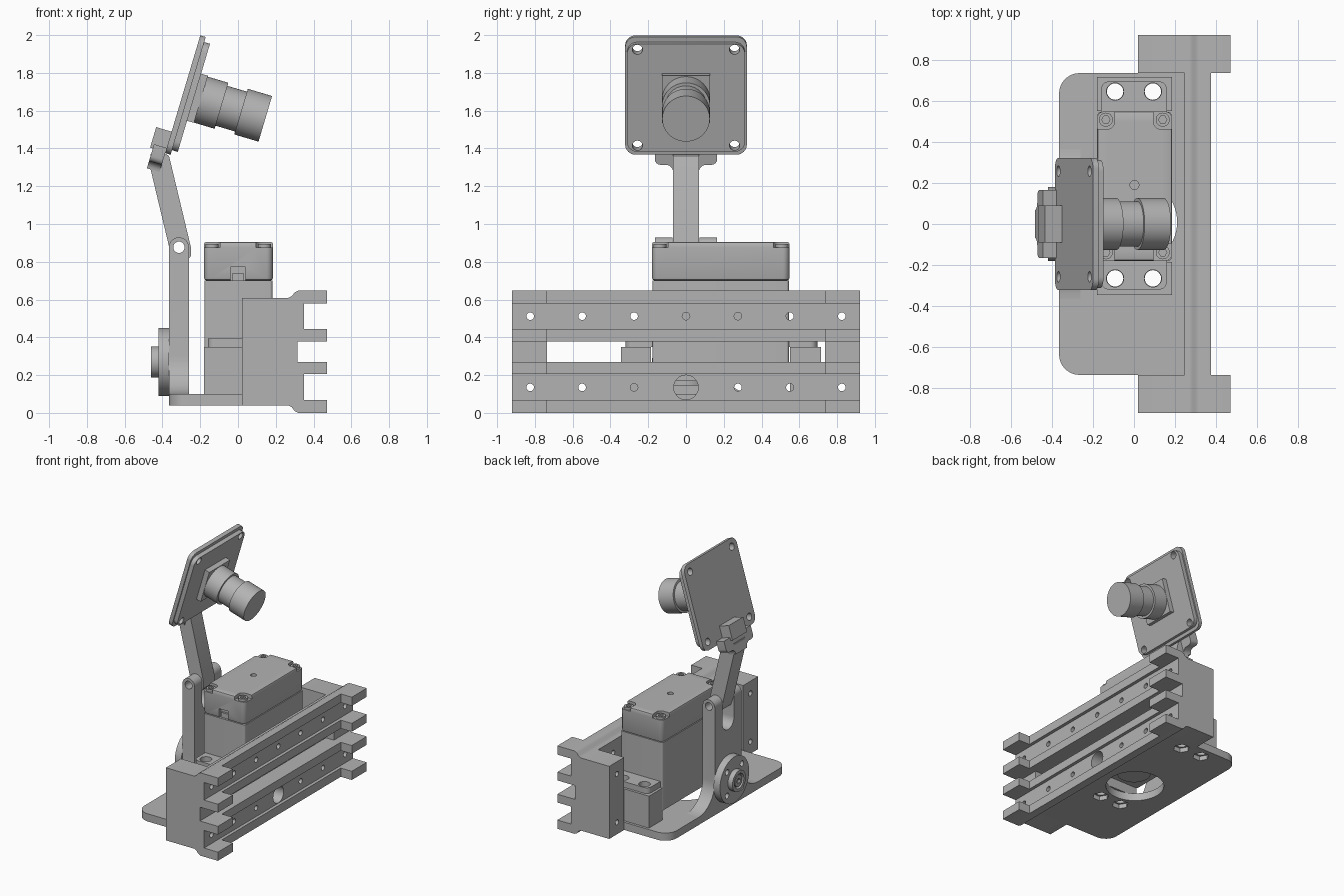
import bpy, bmesh
from math import pi, cos, sin, radians
from mathutils import Vector

if "Cube" in bpy.data.objects:
    bpy.data.objects.remove(bpy.data.objects["Cube"])

grey = bpy.data.materials.new("light_grey")
grey.use_nodes = True
grey.diffuse_color = (0.45, 0.45, 0.45, 1)
grey.node_tree.nodes["Principled BSDF"].inputs["Base Color"].default_value = (0.45, 0.45, 0.45, 1)


def prism(name, pts, axis, lo, hi):
    """Extrude a 2D outline along an axis (remaining axes in x, y, z order)."""
    bm = bmesh.new()
    i = "xyz".index(axis)

    def place(p, h):
        v = list(p)
        v.insert(i, h)
        return Vector(v)
    face = bm.faces.new([bm.verts.new(place(p, lo)) for p in pts])
    new = bmesh.ops.extrude_face_region(bm, geom=[face])["geom"]
    shift = place((0, 0), hi - lo)
    bmesh.ops.translate(bm, vec=shift, verts=[g for g in new if isinstance(g, bmesh.types.BMVert)])
    bmesh.ops.recalc_face_normals(bm, faces=bm.faces)
    mesh = bpy.data.meshes.new(name)
    bm.to_mesh(mesh)
    bm.free()
    mesh.materials.append(grey)
    obj = bpy.data.objects.new(name, mesh)
    bpy.context.collection.objects.link(obj)
    return obj


def arc(cx, cy, r, a0, a1, n=8):
    return [(cx + r * cos(radians(a0 + (a1 - a0) * k / n)),
             cy + r * sin(radians(a0 + (a1 - a0) * k / n))) for k in range(n + 1)]


def rounded(x0, x1, y0, y1, r):
    return (arc(x1 - r, y1 - r, r, 0, 90) + arc(x0 + r, y1 - r, r, 90, 180)
            + arc(x0 + r, y0 + r, r, 180, 270) + arc(x1 - r, y0 + r, r, 270, 360))


def rect(x0, x1, y0, y1):
    return [(x0, y0), (x1, y0), (x1, y1), (x0, y1)]


def disc(name, a, b, r, axis, lo, hi, n=40):
    return prism(name, arc(a, b, r, 0, 360 - 360 / n, n - 1), axis, lo, hi)


def cut(obj, cutters, operation="DIFFERENCE"):
    for c in cutters:
        mod = obj.modifiers.new("cut", "BOOLEAN")
        mod.operation, mod.solver, mod.object = operation, "EXACT", c
        bpy.context.view_layer.objects.active = obj
        bpy.ops.object.modifier_apply(modifier=mod.name)
        bpy.data.objects.remove(c)
    return obj


# Slotted rails: two bars joined by deep end blocks
def side_profile(back, tip, ledge):
    lower = [(back, 0.04), (0.265, 0.04), (0.285, 0.03), (0.3, 0.01), (0.32, 0), (tip, 0),
             (tip, 0.068), (ledge, 0.068), (ledge, 0.205), (tip, 0.205), (tip, 0.27)]
    return lower


def mirror_up(pts):
    return [(x, 0.648 - z) for x, z in reversed(pts)]


end_half = side_profile(0.02, 0.47, 0.35) + [(0.315, 0.27)]
bar_half = side_profile(0.245, 0.375, 0.35) + [(0.245, 0.27)]
hole_rows = [-0.825, -0.55, -0.275, 0, 0.275, 0.55, 0.825]
for side, name in ((-1, "front"), (1, "back")):
    lo, hi = sorted((side * 0.735, side * 0.92))
    block = prism(name + "_end_block", end_half + mirror_up(end_half), "y", lo, hi)
    cut(block, [disc("c", side * 0.825, z, 0.02, "x", -0.1, 0.6, 20) for z in (0.135, 0.512)])
for name, half, z in (("lower", bar_half, 0.135), ("upper", mirror_up(bar_half), 0.512)):
    bar = prism(name + "_rail", half, "y", -0.735, 0.735)
    cut(bar, [disc("c", y, z, 0.065 if (y == 0 and name == "lower") else 0.02, "x", 0.1, 0.6, 24)
              for y in hole_rows[1:-1]])

# Base plate with round opening and nut pockets
bolts = [(x, y) for x in (-0.092, 0.092) for y in (-0.265, 0.645)]
outline = ([(0.25, -0.735), (0.25, 0.735)] + arc(-0.265, 0.635, 0.1, 90, 180)
           + arc(-0.265, -0.635, 0.1, 180, 270))
base = prism("base_plate", outline, "z", 0.04, 0.10)
cut(base, [disc("c", 0, 0.01, 0.21, "z", 0, 0.2, 56)]
    + [disc("c", x, y, 0.06, "z", 0, 0.075, 6) for x, y in bolts]
    + [disc("c", x, y, 0.04, "z", 0, 0.2, 24) for x, y in bolts])

# Servo supports and flange
for name, y0, y1 in (("front", -0.345, -0.185), ("back", 0.55, 0.715)):
    block = prism(name + "_servo_support", rect(-0.18, 0.185, y0, y1), "z", 0.1, 0.35)
    cut(block, [disc("c", x, y, 0.04, "z", 0, 0.5, 24) for x, y in bolts if y0 < y < y1])
flange = prism("servo_flange", rounded(-0.16, 0.16, -0.32, 0.695, 0.04), "z", 0.35, 0.395)
cut(flange, [disc("c", x, y, 0.042, "z", 0.3, 0.5, 24) for x, y in bolts])

# Servo body, cover, screws and output boss
prism("servo_case", rounded(-0.178, 0.183, -0.178, 0.545, 0.015), "z", 0.17, 0.70)
cover = prism("servo_cover", rounded(-0.18, 0.185, -0.18, 0.548, 0.035), "z", 0.702, 0.905)
bev = cover.modifiers.new("soft_edge", "BEVEL")
bev.width, bev.segments, bev.angle_limit = 0.012, 2, radians(60)
bpy.context.view_layer.objects.active = cover
bpy.ops.object.modifier_apply(modifier=bev.name)
pockets = []
for sx in (-1, 1):
    for sy in (-1, 1):
        a, b = sorted((sx * 0.095, sx * 0.23))
        c, d = sorted((0.184 + sy * 0.278, 0.184 + sy * 0.42))
        pockets.append(prism("c", rounded(a, b, c, d, 0.035), "z", 0.875, 1.0))
pockets.append(disc("c", 0.002, 0.19, 0.022, "z", 0.87, 1.0, 24))
pockets.append(prism("c", rect(-0.04, 0.04, -0.3, -0.15), "z", 0.65, 0.772))
cut(cover, pockets)
for x in (-0.137, 0.14):
    for y in (-0.138, 0.508):
        screw = disc("cover_screw", x, y, 0.034, "z", 0.86, 0.893, 24)
        cut(screw, [disc("c", x, y, 0.02, "z", 0.88, 1.0, 6)])
prism("servo_plug", rect(-0.03, 0.03, -0.165, -0.14), "z", 0.702, 0.74)
disc("servo_output", 0, 0, 0.12, "z", 0.145, 0.17)

# Upright with flared foot and forked top
flare = 0.2
half = arc(0.165 + flare, 0.1 + flare, flare, 270, 180, 12)
foot = half + [(0.165, 0.95), (-0.165, 0.95)] + [(-y, z) for y, z in reversed(half)]
upright = prism("upright", foot, "x", -0.365, -0.26)
side = [(-0.365, 0.05), (-0.26, 0.05)] + arc(-0.3125, 0.877, 0.0525, 0, 180, 16)
slot = arc(0, 0.65 + 0.07, 0.072, 180, 360, 12) + [(0.072, 1.1), (-0.072, 1.1)]
cut(upright, [prism("c", side, "y", -0.6, 0.6)], "INTERSECT")
cut(upright, [prism("c", slot, "x", -0.6, 0),
              disc("c", -0.3125, 0.877, 0.03, "y", -0.5, 0.5, 28)])

# Round horn on the outer face of the upright
horn = disc("horn_disc", 0, 0.27, 0.18, "x", -0.42, -0.365, 56)
cut(horn, [disc("c", 0.13 * cos(a), 0.27 + 0.13 * sin(a), 0.022, "x", -0.5, -0.38, 20)
           for a in (pi / 4, 3 * pi / 4, 5 * pi / 4, 7 * pi / 4)])
hub = disc("horn_hub", 0, 0.27, 0.082, "x", -0.46, -0.42)
cut(hub, [disc("c", 0, 0.27, 0.058, "x", -0.5, -0.435, 32)])
screw = disc("hub_screw", 0, 0.27, 0.045, "x", -0.455, -0.43, 32)
cut(screw, [disc("c", 0, 0.27, 0.022, "x", -0.5, -0.44, 6)])

# Tilted swing arm
arm = prism("swing_arm", [(-0.34, 0.81), (-0.365, 0.88), (-0.47, 1.32), (-0.462, 1.37), (-0.41, 1.39),
                          (-0.365, 1.36), (-0.25, 0.88), (-0.25, 0.83), (-0.27, 0.805), (-0.3, 0.795)],
            "y", -0.068, 0.068)
cut(arm, [disc("c", -0.3125, 0.877, 0.03, "y", -0.5, 0.5, 28)])

# Camera head, built upright and tilted as a group
corners = [(y, z) for y in (-0.257, 0.257) for z in (-0.265, 0.265)]
head = []
for name, lo, hi, z0, z1, w in (("back_board", 0, 0.03, -0.325, 0.325, 0.322),
                                ("front_board", 0.03, 0.062, -0.3, 0.297, 0.312)):
    board = prism(name, rounded(-w, w, z0, z1, 0.055), "x", lo, hi)
    head.append(cut(board, [disc("c", y, z, 0.027, "x", -0.1, 0.2, 24) for y, z in corners]))
head.append(prism("lens_mount", rect(-0.128, 0.128, -0.128, 0.132), "x", 0.062, 0.1))
for name, r, lo, hi in (("lens_base", 0.127, 0.1, 0.214), ("lens_neck", 0.11, 0.214, 0.322),
                        ("lens_barrel", 0.126, 0.322, 0.456)):
    head.append(disc(name, 0, 0, r, "x", lo, hi, 56))
head.append(prism("clip_block", rect(-0.09, 0.09, -0.32, -0.207), "x", -0.085, 0))
neck = arc(0.108, -0.43, 0.04, 180, 90, 6) + arc(0.135, -0.36, 0.03, -90, 0, 4) + [(0.165, -0.297)]
head.append(prism("clip_crossbar", neck + [(-y, z) for y, z in reversed(neck)], "x", -0.07, 0))
for obj in head:
    obj.location = (-0.2925, 0, 1.687)
    obj.rotation_euler = (0, radians(16.6), 0)

# Smooth curved sides, keep edges sharp
bpy.ops.object.select_all(action="DESELECT")
for obj in bpy.context.scene.objects:
    if obj.type == "MESH":
        obj.select_set(True)
        bpy.context.view_layer.objects.active = obj
bpy.ops.object.shade_smooth_by_angle(angle=radians(30))
